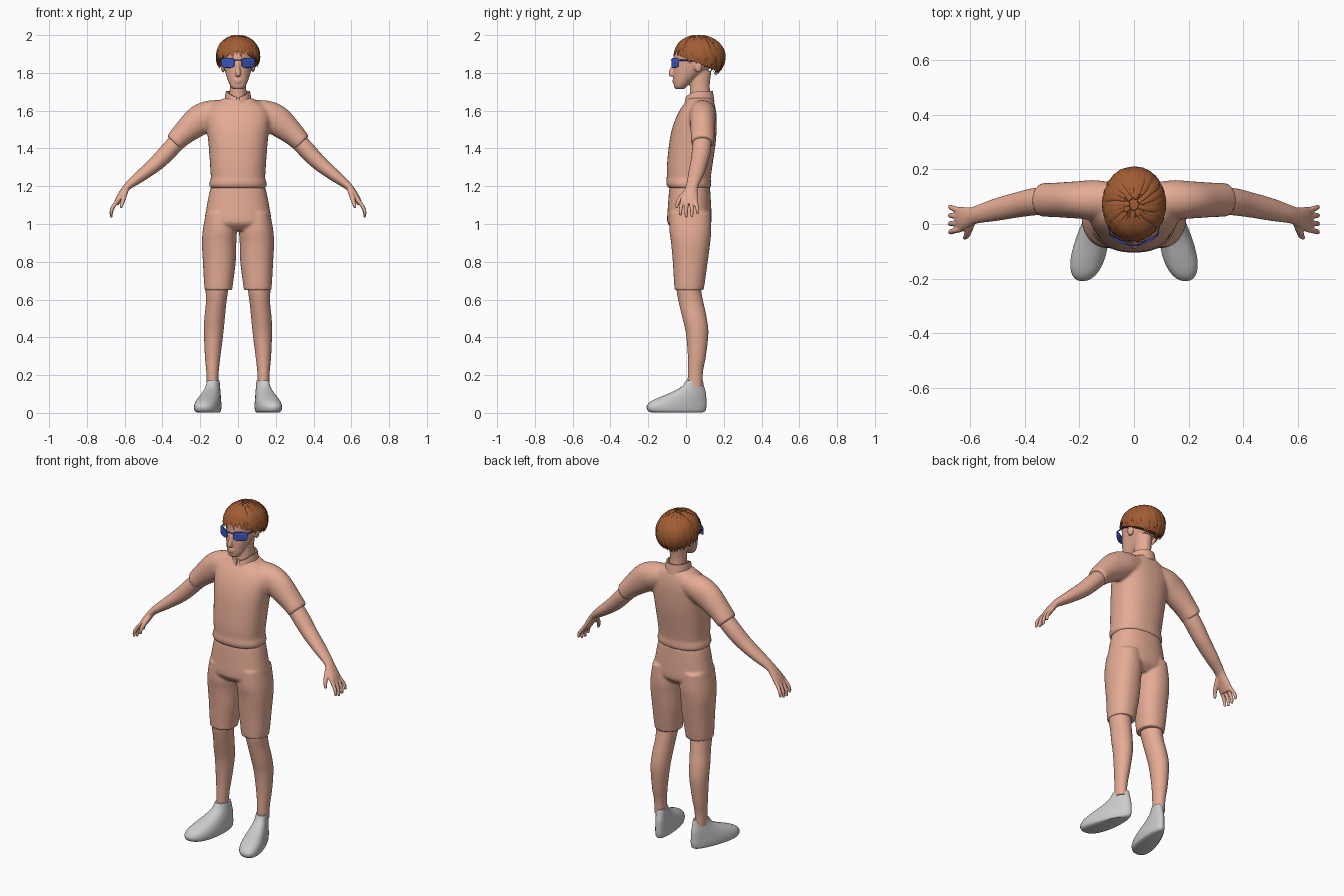
import bpy, bmesh, math, random
from mathutils import Vector
from math import sin, cos, pi, tau

if "Cube" in bpy.data.objects:
    bpy.data.objects.remove(bpy.data.objects["Cube"])

random.seed(4)


def material(name, rgb):
    m = bpy.data.materials.new(name)
    m.diffuse_color = (*rgb, 1)
    m.use_nodes = True
    m.node_tree.nodes["Principled BSDF"].inputs["Base Color"].default_value = m.diffuse_color
    return m


SKIN = material("skin", (0.78, 0.41, 0.30))
HAIR = material("hair", (0.36, 0.11, 0.035))
LENS = material("lens", (0.05, 0.10, 0.55))


def spline(rows, k=5):
    """Catmull-Rom interpolation of tuples of numbers."""
    out = []
    for i in range(len(rows) - 1):
        a, b, c, d = rows[max(i - 1, 0)], rows[i], rows[i + 1], rows[min(i + 2, len(rows) - 1)]
        for s in range(k):
            t = s / k
            out.append([0.5 * (2 * q + (r - p) * t + (2 * p - 5 * q + 4 * r - w) * t * t
                               + (3 * q - p - 3 * r + w) * t ** 3)
                        for p, q, r, w in zip(a, b, c, d)])
    return out + [list(rows[-1])]


def power(v, e):
    return math.copysign(abs(v) ** (2 / e), v)


def stack(rows, e=2.0, n=36):
    """Horizontal rounded sections: (z, half width, y front, y back) or (z, centre x, ...)."""
    rings = []
    for row in spline([r if len(r) == 5 else (r[0], 0, *r[1:]) for r in rows]):
        z, cx, rx, y0, y1 = row
        rings.append([(cx + rx * power(cos(a), e),
                       (y0 + y1) / 2 + (y1 - y0) / 2 * power(sin(a), e), z)
                      for a in (tau * j / n for j in range(n))])
    return rings


def tube(rows, n=20, k=5):
    """Oval tube along a path: (x, y, z, radius along y, other radius)."""
    pts = spline(rows, k)
    rings = []
    for i, p in enumerate(pts):
        t = (Vector(pts[min(i + 1, len(pts) - 1)][:3]) - Vector(pts[max(i - 1, 0)][:3])).normalized()
        side = Vector((0, 1, 0))
        side = (side - t * side.dot(t)).normalized()
        up = t.cross(side)
        rings.append([tuple(Vector(p[:3]) + side * p[3] * cos(a) + up * p[4] * sin(a))
                      for a in (tau * j / n for j in range(n))])
    return rings


def ball(c, r, n=16):
    return [[(c[0] + r[0] * sin(f) * cos(a), c[1] + r[1] * sin(f) * sin(a), c[2] + r[2] * cos(f))
             for a in (tau * j / n for j in range(n))] for f in (pi * (i + .3) / 10 for i in range(10))]


def mirrored(rings):
    return [[(-x, y, z) for x, y, z in ring] for ring in rings]


def build(name, lofts, mat=None, voxel=0, smooth=4, mirror=False):
    """One object from capped lofts, optionally fused into one skin."""
    bm = bmesh.new()
    for rings in lofts:
        vs = [[bm.verts.new(p) for p in ring] for ring in rings]
        n = len(vs[0])
        for a, b in zip(vs, vs[1:]):
            for j in range(n):
                bm.faces.new((a[j], a[(j + 1) % n], b[(j + 1) % n], b[j]))
        bm.faces.new(vs[0][::-1])
        bm.faces.new(vs[-1])
    bmesh.ops.recalc_face_normals(bm, faces=bm.faces[:])
    me = bpy.data.meshes.new(name)
    bm.to_mesh(me)
    bm.free()
    ob = bpy.data.objects.new(name, me)
    bpy.context.collection.objects.link(ob)
    if mat:
        me.materials.append(mat)
    bpy.ops.object.select_all(action='DESELECT')
    ob.select_set(True)
    bpy.context.view_layer.objects.active = ob
    bpy.ops.object.shade_smooth_by_angle(angle=math.radians(45))
    if voxel:
        rm = ob.modifiers.new("fuse", 'REMESH')
        rm.mode = 'VOXEL'
        rm.voxel_size = voxel
        rm.use_smooth_shade = True
        sm = ob.modifiers.new("soften", 'SMOOTH')
        sm.factor, sm.iterations = 0.5, smooth
    if mirror:
        mm = ob.modifiers.new("mirror", 'MIRROR')
        mm.use_mirror_merge = False
    return ob


# Shirt: torso and short sleeves
torso = stack([(1.19, .146, -.092, .128), (1.205, .153, -.103, .133), (1.228, .149, -.105, .132),
               (1.245, .144, -.102, .131), (1.31, .148, -.101, .14), (1.42, .156, -.09, .156),
               (1.50, .165, -.075, .162), (1.57, .17, -.05, .162), (1.62, .15, -.022, .155),
               (1.648, .11, 0, .147), (1.668, .07, .008, .138)], 2.3)
sleeve = tube([(.05, .088, 1.60, .06, .055), (.14, .088, 1.58, .072, .076), (.21, .088, 1.545, .068, .08),
               (.29, .088, 1.478, .063, .062), (.337, .088, 1.43, .062, .053)], 32)
build("shirt", [torso, sleeve, mirrored(sleeve)], SKIN, .008, 6)

# Collar: band around the neck, open and lower at the front
collar = []
for i in range(41):
    a = -pi / 2 + .12 + (tau - .24) * i / 40
    f = max(0, -sin(a)) ** 2
    collar.append([(r * cos(a), .07 + (r + .008) * sin(a), z - d * f) for r, z, d in
                   ((.073, 1.645, .02), (.064, 1.703, .03), (.057, 1.703, .03), (.062, 1.645, .02))])
build("collar", [collar], SKIN)

# Shorts: pelvis and two legs
pelvis = stack([(1.197, .144, -.088, .127), (1.15, .155, -.092, .13), (1.08, .168, -.097, .134),
                (1.03, .176, -.1, .136), (1.0, .17, -.095, .13), (.965, .13, -.06, .095)], 2.3)
short_leg = stack([(1.06, .095, .075, -.085, .13), (.97, .096, .09, -.088, .134), (.9, .1, .091, -.079, .128),
                   (.8, .099, .087, -.07, .115), (.7, .1025, .078, -.064, .101), (.65, .1035, .073, -.061, .093)], 2.2)
build("shorts", [pelvis, short_leg, mirrored(short_leg)], SKIN, .007, 5)

# Lower legs
leg = stack([(.71, .112, .058, -.05, .08), (.65, .112, .059, -.05, .08), (.58, .116, .054, -.037, .093),
             (.5, .124, .054, -.018, .11), (.42, .129, .051, 0, .118), (.3, .134, .041, .01, .105),
             (.22, .135, .033, .01, .09), (.14, .135, .03, .008, .086)])
build("lower_leg", [leg], SKIN, mirror=True)

# Shoes: stacked soles turned outward, wider at the toe
shoe = [[((x * (1 - 2.2 * y) + .14 - .23 * y), y, z) for x, y, z in ring] for ring in
        stack([(.003, .045, -.185, .09), (.012, .052, -.203, .103), (.035, .054, -.208, .108),
               (.06, .052, -.187, .108), (.085, .048, -.135, .107), (.11, .043, -.075, .104),
               (.14, .038, -.022, .096), (.172, .035, 0, .089)], 2.2)]
build("shoe", [shoe], mirror=True)

# Arms with hands
arm = tube([(.29, .088, 1.47, .048, .045), (.36, .082, 1.395, .05, .046), (.425, .07, 1.328, .046, .042),
            (.505, .052, 1.262, .041, .033), (.56, .038, 1.22, .034, .025), (.588, .03, 1.195, .032, .02),
            (.612, .023, 1.162, .039, .019), (.632, .018, 1.13, .045, .017), (.645, .016, 1.105, .043, .013)])
parts = [arm]
for y, dy, length in ((.049, .012, .055), (.027, .004, .07), (.004, -.003, .072), (-.019, -.010, .062)):
    parts.append(tube([(.632, y, 1.13, .011, .011), (.655, y + dy / 2, 1.10, .0105, .0105),
                       (.67, y + dy, 1.105 - length * .55, .0095, .0095),
                       (.671, y + dy, 1.107 - length, .007, .007)], 12))
parts.append(tube([(.592, .01, 1.18, .014, .014), (.604, -.022, 1.145, .014, .014),
                   (.612, -.043, 1.115, .011, .011), (.62, -.051, 1.085, .007, .007)], 12))
build("arm", parts, SKIN, .004, 3, mirror=True)

# Head, neck, nose, mouth and ears
skull = stack([(1.714, .025, -.055, -.01), (1.725, .037, -.063, 0), (1.75, .050, -.066, .03),
               (1.785, .062, -.067, .075), (1.82, .072, -.066, .12), (1.86, .080, -.064, .155),
               (1.90, .088, -.062, .17), (1.94, .088, -.045, .17), (1.975, .055, .0, .13)], 2.1)
neck = stack([(1.63, .052, .015, .135), (1.68, .046, .02, .129), (1.74, .043, .02, .126), (1.81, .045, .02, .135)])
nose = tube([(0, -.058, 1.86, .010, .009), (0, -.068, 1.83, .012, .010), (0, -.078, 1.80, .014, .014),
             (0, -.076, 1.782, .012, .013)], 12)
ear = ball((.08, .065, 1.835), (.012, .022, .032))
build("head", [skull, neck, nose, ear, mirrored(ear), ball((0, -.064, 1.762), (.022, .009, .006)),
               ball((0, -.064, 1.751), (.018, .008, .006))], SKIN, .005, 3)


# Hair: a cap with swept, tapering locks laid over it
def scalp(a, f, s):
    return Vector((.113 * s * sin(f) * cos(a), .068 + .135 * s * sin(f) * sin(a), 1.875 + .118 * s * cos(f)))


def hair_end(a):
    return 1.86 + .46 * sin(a)


cap = [[tuple(scalp(a, hair_end(a) * t, .97)) for a in (tau * j / 40 for j in range(40))]
       for t in (.04 + .92 * i / 14 for i in range(15))]
build("hair_cap", [cap], HAIR)

locks = []
for layer, count, reach, lift in ((0, 30, 1.03, 1.0), (1, 24, .82, 1.025)):
    for j in range(count):
        a0 = tau * (j + random.uniform(-.3, .3)) / count
        f1 = hair_end(a0) * reach * random.uniform(.93, 1.05)
        f0 = random.uniform(.12, .35)
        width = random.uniform(.019, .026)
        rings = []
        for i in range(11):
            t = i / 10
            a = a0 + .3 * (t - .7)
            s = lift * (1 + .012 * sin(pi * t))
            p = scalp(a, f0 + (f1 - f0) * t, s)
            ahead = scalp(a + .03, f0 + (f1 - f0) * (t + .1), s)
            out = (p - Vector((0, .068, 1.875))).normalized()
            side = out.cross(ahead - p).normalized()
            w = width * (.35 + .65 * min(1, t * 2)) * max(.06, 1 - max(0, t - .5) ** 2 * 4)
            h = .006 * max(.15, 1 - t ** 4)
            rings.append([tuple(p + side * w * cos(b) + out * h * sin(b)) for b in (tau * m / 8 for m in range(8))])
        locks.append(rings)
build("hair_locks", locks, HAIR)

# Sunglasses: two curved lenses, bridge and temples
lens = []
for scale, dy in ((.94, 0), (1, .002), (1, .005), (.94, .007)):
    ring = []
    for b in (tau * m / 32 for m in range(32)):
        x = .054 + .036 * scale * power(cos(b), 3.6)
        z = 1.853 + .027 * scale * power(sin(b), 3.6) * (1 if sin(b) > 0 else 1 - 2 * abs(x - .05))
        ring.append((x, -.079 + .038 * (x / .09) ** 2 + dy, z))
    lens.append(ring)
build("lens", [lens], LENS, mirror=True)
bridge = tube([(-.022, -.075, 1.866, .003, .003), (0, -.078, 1.869, .003, .003), (.022, -.075, 1.866, .003, .003)], 8)
temple = tube([(.087, -.04, 1.868, .003, .004), (.092, .01, 1.866, .003, .004), (.09, .065, 1.86, .003, .004)], 8)
build("glasses_frame", [bridge, temple, mirrored(temple)], LENS)
